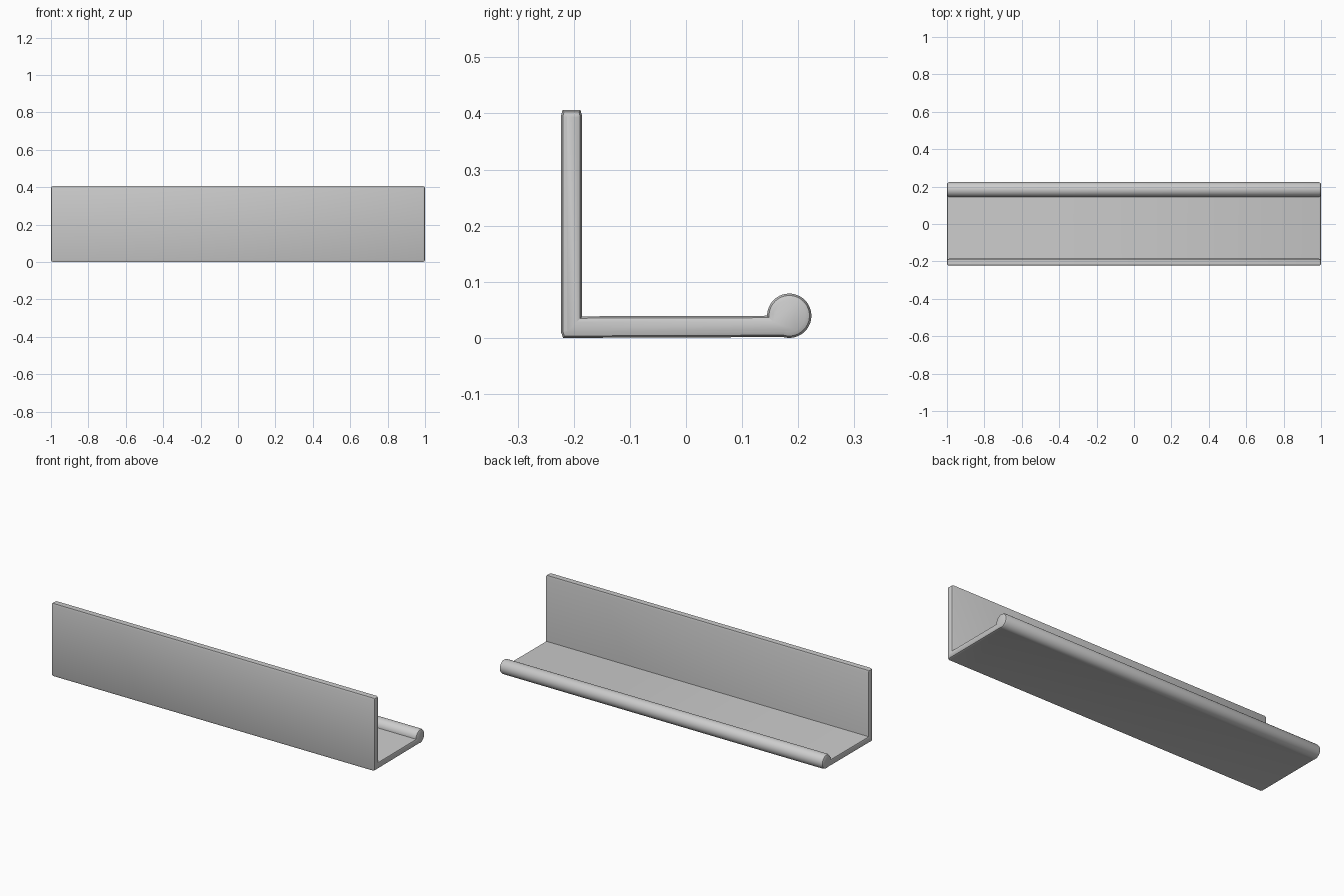
import bpy, bmesh
from math import cos, sin, radians
from mathutils import Vector

if "Cube" in bpy.data.objects:
    bpy.data.objects.remove(bpy.data.objects["Cube"])

# Cross-section (y, z), counter-clockwise: lipped L with a round bead
profile = [(-0.223, 0.011), (-0.219, 0.0)]
cy, cz, r = 0.184, 0.0395, 0.0395
steps = 36
for i in range(steps + 1):
    a = radians(-106 + 286 * i / steps)
    profile.append((cy + r * cos(a), cz + r * sin(a)))
profile += [(-0.185, 0.0385), (-0.185, 0.395), (-0.188, 0.406),
            (-0.220, 0.406), (-0.223, 0.395)]
profile = [Vector(p) for p in profile]


def inset(points, d):
    """Mitred inward offset of a counter-clockwise outline."""
    out = []
    for i, p in enumerate(points):
        e1 = (p - points[i - 1]).normalized()
        e2 = (points[(i + 1) % len(points)] - p).normalized()
        n1, n2 = Vector((-e1.y, e1.x)), Vector((-e2.y, e2.x))
        out.append(p + (n1 + n2) * (d / (1 + n1.dot(n2))))
    return out


# Sweep along x with rounded-over ends
bm = bmesh.new()
ends = [(0.988, 0.0), (0.9965, 0.0035), (1.0, 0.011)]
stations = [(-x, d) for x, d in reversed(ends)] + ends
rings = [[bm.verts.new((x, p.x, p.y)) for p in inset(profile, d)]
         for x, d in stations]
n = len(profile)
for a, b in zip(rings, rings[1:]):
    for i in range(n):
        j = (i + 1) % n
        bm.faces.new((a[i], a[j], b[j], b[i]))
bm.faces.new(rings[0])
bm.faces.new(rings[-1])
bmesh.ops.recalc_face_normals(bm, faces=bm.faces[:])

mesh = bpy.data.meshes.new("ledge_rail")
bm.to_mesh(mesh)
bm.free()
rail = bpy.data.objects.new("ledge_rail", mesh)
bpy.context.collection.objects.link(rail)
bpy.context.view_layer.objects.active = rail
rail.select_set(True)
bpy.ops.object.shade_smooth_by_angle(angle=radians(30))
